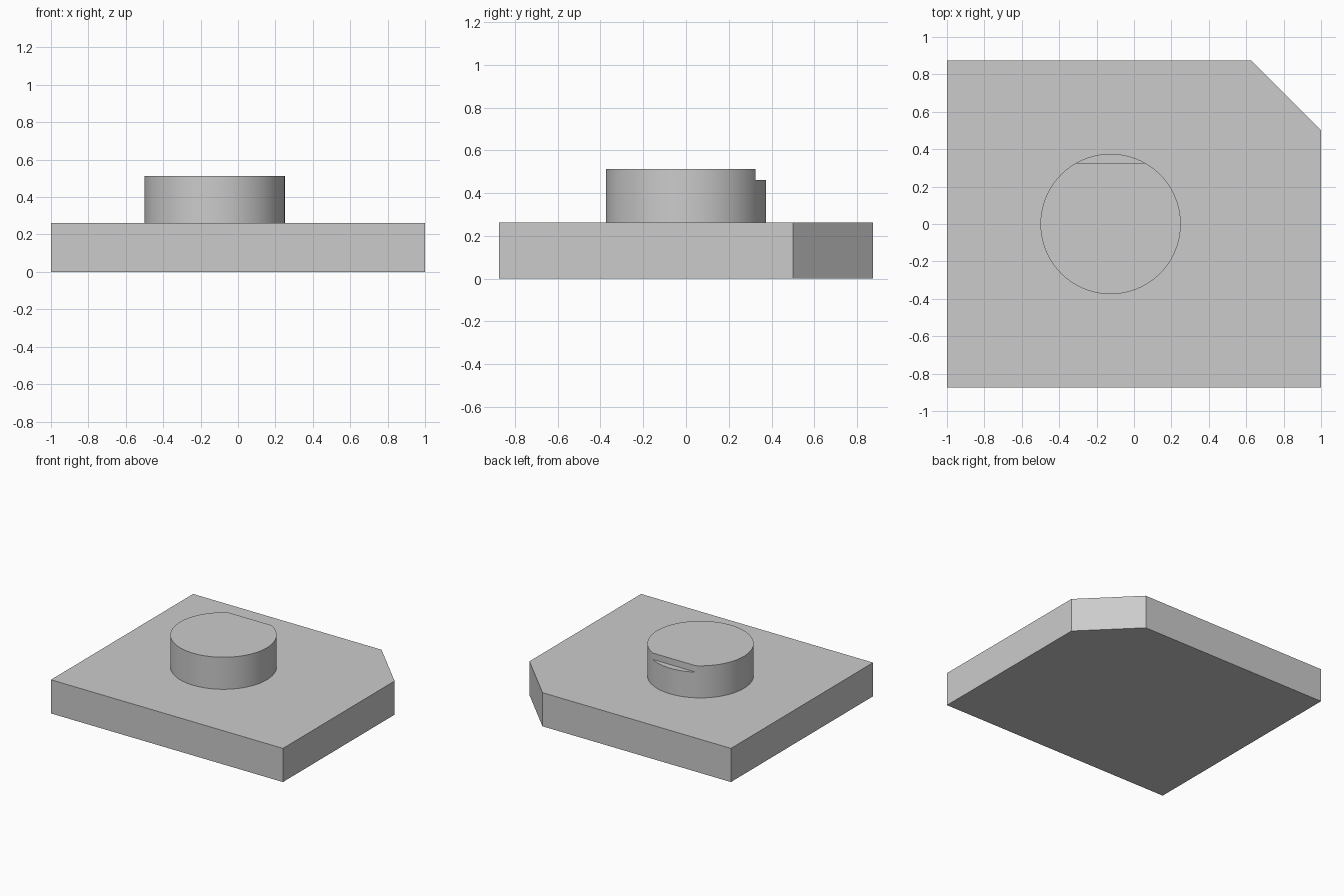
import bpy, bmesh, math

cube = bpy.data.objects.get("Cube")
if cube:
    bpy.data.objects.remove(cube, do_unlink=True)

PLATE_TOP, LEDGE, BOSS_TOP = 0.2625, 0.4625, 0.5125
RADIUS, CENTRE_X, FLAT_Y = 0.375, -0.125, 0.325

grey = bpy.data.materials.new("plain grey")
grey.use_nodes = True
grey.diffuse_color = (0.6, 0.6, 0.6, 1)
grey.node_tree.nodes["Principled BSDF"].inputs["Base Color"].default_value = (0.6, 0.6, 0.6, 1)


def prism(name, outline, low, high):
    """Extrude a counter-clockwise xy outline between two heights."""
    bm = bmesh.new()
    face = bm.faces.new([bm.verts.new((x, y, low)) for x, y in outline])
    ext = bmesh.ops.extrude_face_region(bm, geom=[face], use_keep_orig=True)
    verts = [g for g in ext["geom"] if isinstance(g, bmesh.types.BMVert)]
    bmesh.ops.translate(bm, verts=verts, vec=(0, 0, high - low))
    bmesh.ops.recalc_face_normals(bm, faces=bm.faces[:])
    mesh = bpy.data.meshes.new(name)
    bm.to_mesh(mesh)
    bm.free()
    mesh.materials.append(grey)
    obj = bpy.data.objects.new(name, mesh)
    bpy.context.collection.objects.link(obj)
    return obj


# Base plate with one clipped corner at the back left
prism("base_plate", [(-1, -0.875), (1, -0.875), (1, 0.5), (0.625, 0.875), (-1, 0.875)], 0, PLATE_TOP)

# Round boss, sunk slightly into the plate
steps = 96
circle = [(CENTRE_X + RADIUS * math.cos(math.tau * i / steps),
           RADIUS * math.sin(math.tau * i / steps)) for i in range(steps)]
boss = prism("round_boss", circle, PLATE_TOP - 0.02, BOSS_TOP)

# Shallow step cut into the boss's back edge
cutter = prism("step_cutter", [(-1, FLAT_Y), (1, FLAT_Y), (1, 0.6), (-1, 0.6)], LEDGE, 0.8)
cut = boss.modifiers.new("back_step", 'BOOLEAN')
cut.operation = 'DIFFERENCE'
cut.solver = 'EXACT'
cut.object = cutter
bpy.ops.object.select_all(action='DESELECT')
boss.select_set(True)
bpy.context.view_layer.objects.active = boss
bpy.ops.object.modifier_apply(modifier=cut.name)
bpy.data.objects.remove(cutter, do_unlink=True)
bpy.ops.object.shade_smooth_by_angle(angle=math.radians(30))
